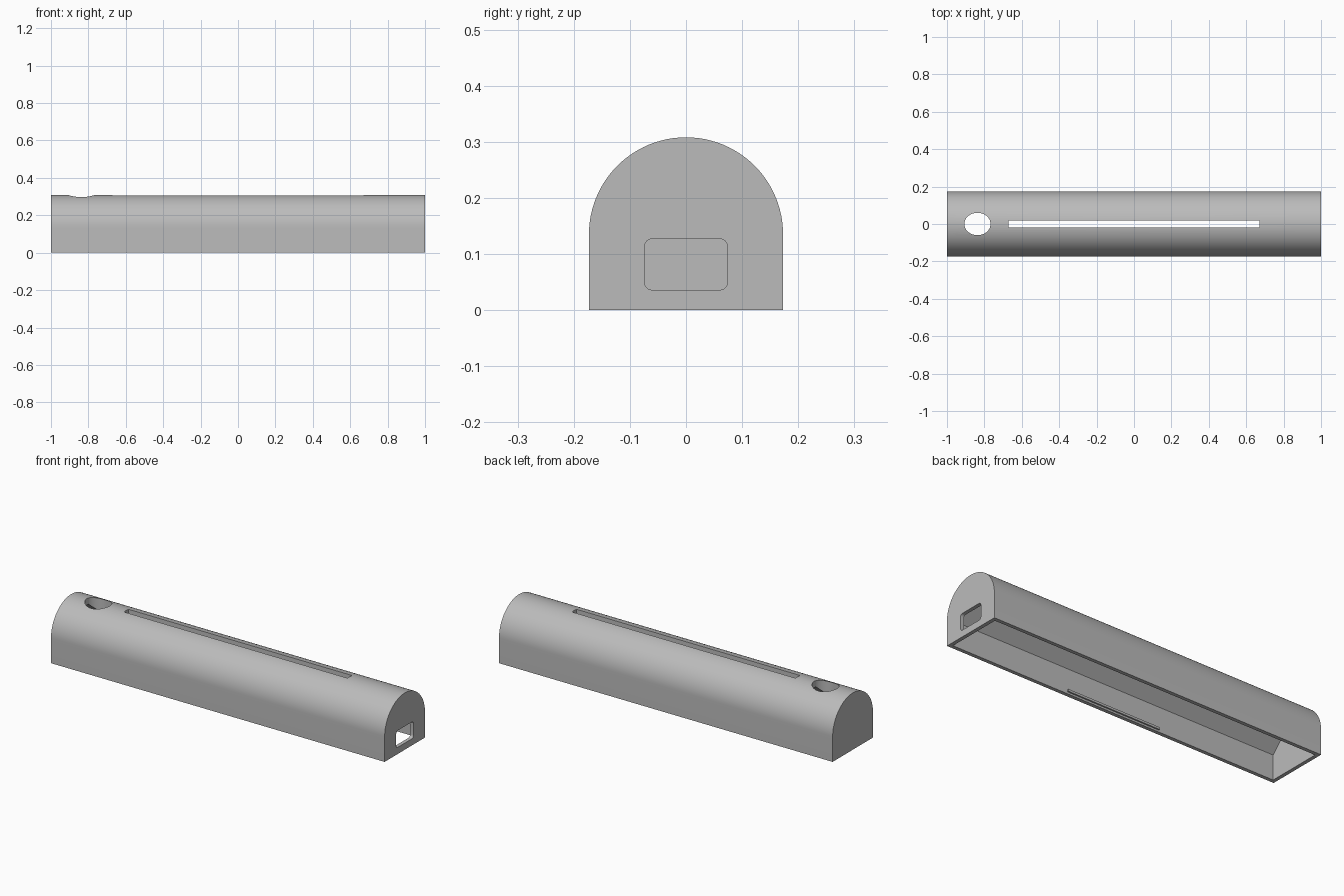
import bpy, math

if "Cube" in bpy.data.objects:
    bpy.data.objects.remove(bpy.data.objects["Cube"])

WIDTH, SPRING, WALL = 0.173, 0.135, 0.02   # half width, arch start height, wall thickness

grey = bpy.data.materials.new("plain grey")
grey.use_nodes = True
colour = (0.5, 0.5, 0.5, 1)
grey.diffuse_color = colour
grey.node_tree.nodes["Principled BSDF"].inputs["Base Color"].default_value = colour


def prism(name, outline, start, end, axis):
    """Extrude a 2D outline along x (outline is y,z) or z (outline is x,y)."""
    def place(p, d):
        return (d, p[0], p[1]) if axis == "x" else (p[0], p[1], d)
    n = len(outline)
    verts = [place(p, d) for d in (start, end) for p in outline]
    faces = [tuple(reversed(range(n))), tuple(range(n, 2 * n))]
    faces += [(i, (i + 1) % n, (i + 1) % n + n, i + n) for i in range(n)]
    mesh = bpy.data.meshes.new(name)
    mesh.from_pydata(verts, [], faces)
    mesh.materials.append(grey)
    obj = bpy.data.objects.new(name, mesh)
    bpy.context.collection.objects.link(obj)
    return obj


def arc(cx, cy, rx, ry, a0, a1, steps):
    angles = [math.radians(a0 + (a1 - a0) * i / steps) for i in range(steps + 1)]
    return [(cx + rx * math.cos(a), cy + ry * math.sin(a)) for a in angles]


def rounded_rect(x0, x1, y0, y1, r):
    corners = [(x1 - r, y1 - r), (x0 + r, y1 - r), (x0 + r, y0 + r), (x1 - r, y0 + r)]
    return [p for i, (x, y) in enumerate(corners)
            for p in arc(x, y, r, r, 90 * i, 90 * i + 90, 6)]


# Arched outer shell
shell = prism("arched_case", [(-WIDTH, 0), (WIDTH, 0)]
              + arc(0, SPRING, WIDTH, WIDTH, 0, 180, 48), -1, 1, "x")

# Cutters: hollow with a pitched ceiling, end window, top slot, round hole
inner = WIDTH - WALL
hollow = [(-inner, -0.1), (inner, -0.1), (inner, SPRING),
          (0.015, SPRING + inner - 0.015), (-0.015, SPRING + inner - 0.015), (-inner, SPRING)]
slot = [(-0.67, -0.019), (0.67, -0.019), (0.67, 0.019), (-0.67, 0.019)]
cutters = [
    prism("hollow_cutter", hollow, -1 + WALL, 1 - WALL, "x"),
    prism("window_cutter", rounded_rect(-0.074, 0.074, 0.036, 0.127, 0.014), 0.9, 1.1, "x"),
    prism("slot_cutter", slot, 0.2, 0.4, "z"),
    prism("hole_cutter", arc(-0.837, 0, 0.07, 0.06, 0, 352.5, 47), 0.12, 0.4, "z"),
]
for cutter in cutters:
    mod = shell.modifiers.new(cutter.name, "BOOLEAN")
    mod.operation = "DIFFERENCE"
    mod.solver = "EXACT"
    mod.object = cutter
    cutter.hide_render = True

bpy.ops.object.select_all(action="DESELECT")
shell.select_set(True)
bpy.context.view_layer.objects.active = shell
for cutter in cutters:
    bpy.ops.object.modifier_apply(modifier=cutter.name)
    bpy.data.objects.remove(cutter)
bpy.ops.object.shade_smooth_by_angle(angle=math.radians(30))

# Small catch ridges inside both long walls
for side, name in ((-1, "front_catch"), (1, "back_catch")):
    y0, y1 = sorted((side * (inner + 0.005), side * (inner - 0.008)))
    prism(name, [(y0, 0.01), (y1, 0.01), (y1, 0.022), (y0, 0.022)], -0.28, 0.28, "x")
